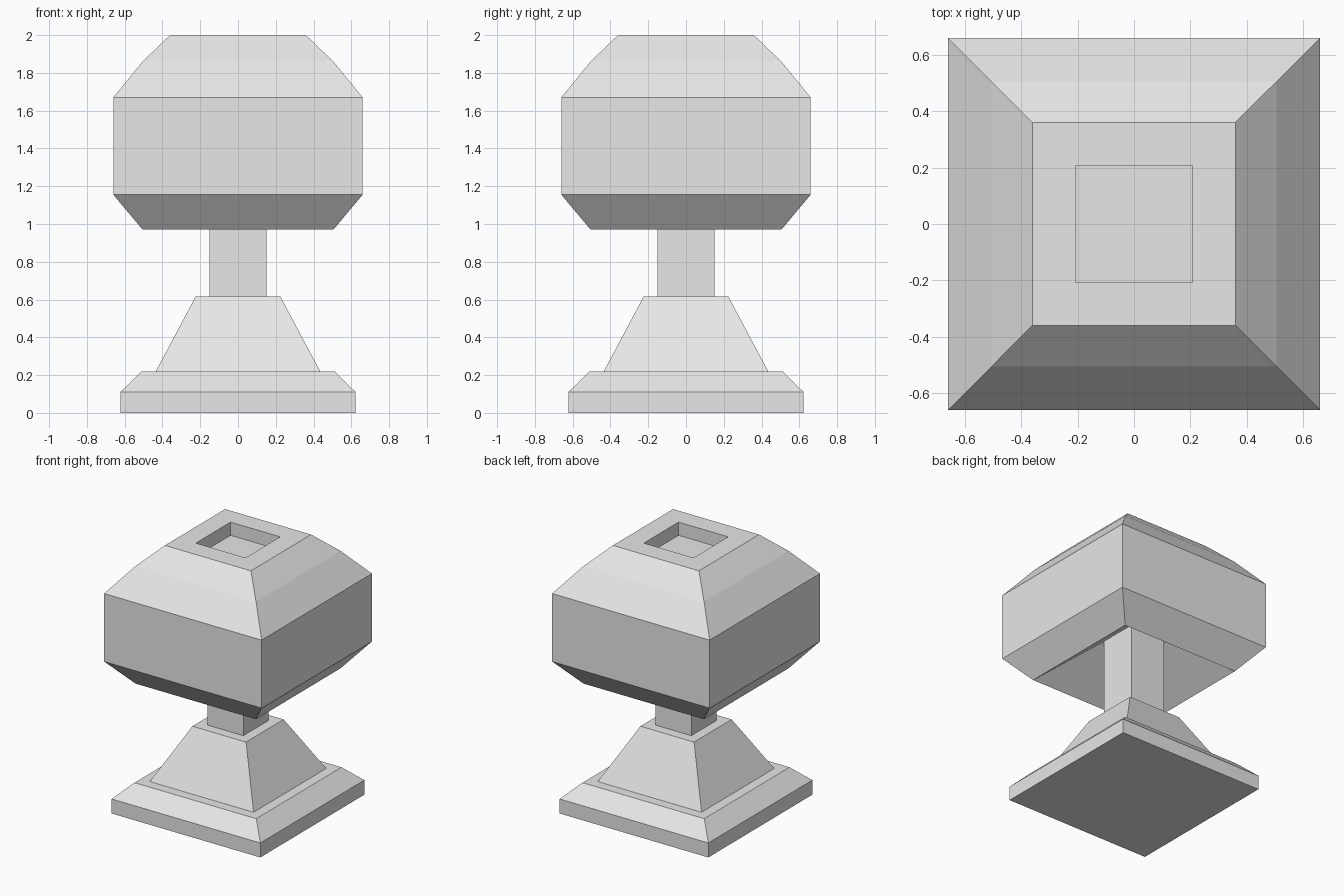
import bpy
import bmesh

cube = bpy.data.objects.get("Cube")
if cube:
    bpy.data.objects.remove(cube, do_unlink=True)

stone = bpy.data.materials.new("stone_grey")
stone.use_nodes = True
grey = (0.8, 0.8, 0.8, 1.0)
stone.diffuse_color = grey
stone.node_tree.nodes["Principled BSDF"].inputs["Base Color"].default_value = grey

CORNERS = ((-1, -1), (1, -1), (1, 1), (-1, 1))


def square_stack(name, profile):
    """Join square rings, given as (half width, height), and cap both ends."""
    bm = bmesh.new()
    rings = [[bm.verts.new((x * half, y * half, z)) for x, y in CORNERS]
             for half, z in profile]
    for low, high in zip(rings, rings[1:]):
        for i in range(4):
            j = (i + 1) % 4
            bm.faces.new((low[i], low[j], high[j], high[i]))
    bm.faces.new(rings[0][::-1])
    bm.faces.new(rings[-1])
    bmesh.ops.recalc_face_normals(bm, faces=bm.faces)
    mesh = bpy.data.meshes.new(name)
    bm.to_mesh(mesh)
    bm.free()
    mesh.materials.append(stone)
    obj = bpy.data.objects.new(name, mesh)
    bpy.context.collection.objects.link(obj)
    return obj


# Stepped foot: plinth with chamfer, ledge and tapered pedestal
square_stack("foot", [(0.623, 0), (0.623, 0.11), (0.51, 0.22),
                      (0.435, 0.22), (0.225, 0.615)])

# Square stem running up into the hollow underside of the head
square_stack("stem", [(0.15, 0.6), (0.15, 1.27)])

# Head: hollow underside, faceted outside and a square pocket in the top
square_stack("head", [(0.15, 1.26), (0.505, 0.97), (0.66, 1.155),
                      (0.66, 1.67), (0.505, 1.86), (0.36, 2.0),
                      (0.208, 2.0), (0.208, 1.9)])
